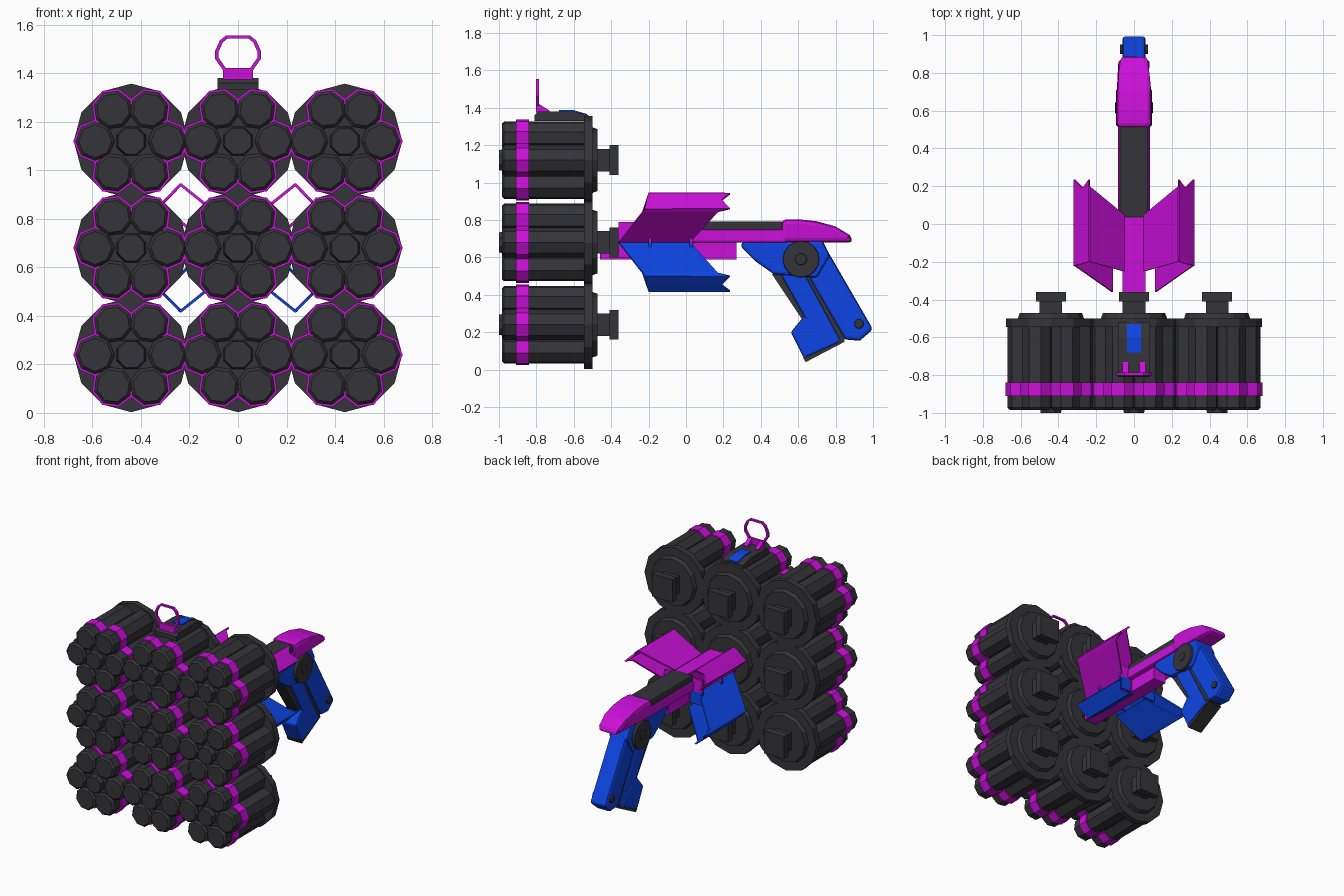
import bpy, bmesh
from math import sin, cos, pi, radians

if "Cube" in bpy.data.objects:
    bpy.data.objects.remove(bpy.data.objects["Cube"])

def material(name, rgb):
    m = bpy.data.materials.new(name)
    m.diffuse_color = (*rgb, 1)
    m.use_nodes = True
    m.node_tree.nodes["Principled BSDF"].inputs["Base Color"].default_value = m.diffuse_color
    return m

DARK = material("charcoal", (0.035, 0.035, 0.042))
PURPLE = material("purple", (0.6, 0.005, 0.7))
BLUE = material("blue", (0.004, 0.06, 0.78))

def add_object(name, mesh, loc=(0, 0, 0)):
    ob = bpy.data.objects.new(name, mesh)
    ob.location = loc
    bpy.context.collection.objects.link(ob)
    return ob

def finish(bm, name, mat):
    bmesh.ops.recalc_face_normals(bm, faces=bm.faces)
    me = bpy.data.meshes.new(name)
    bm.to_mesh(me)
    bm.free()
    me.materials.append(mat)
    return me

def turn(bm, profile, n, cx=0, cz=0, phase=0.0):
    """Capped n-sided solid along y from (y, radius) pairs."""
    rings = [[bm.verts.new((cx + r * cos(phase + 2 * pi * i / n), y,
                            cz + r * sin(phase + 2 * pi * i / n))) for i in range(n)]
             for y, r in profile]
    for a, b in zip(rings, rings[1:]):
        for i in range(n):
            j = (i + 1) % n
            bm.faces.new((a[i], a[j], b[j], b[i]))
    bm.faces.new(rings[0])
    bm.faces.new(rings[-1])

def extrude_side(name, pts, x0, x1, mat, bevel=0.0):
    """Side profile of (y, z) points extruded along x."""
    bm = bmesh.new()
    a = [bm.verts.new((x0, y, z)) for y, z in pts]
    b = [bm.verts.new((x1, y, z)) for y, z in pts]
    bm.faces.new(a)
    bm.faces.new(b)
    for i in range(len(pts)):
        j = (i + 1) % len(pts)
        bm.faces.new((a[i], a[j], b[j], b[i]))
    ob = add_object(name, finish(bm, name, mat))
    if bevel:
        m = ob.modifiers.new("edge", 'BEVEL')
        m.width, m.segments, m.angle_limit = bevel, 2, radians(50)
        m.limit_method = 'ANGLE'
    return ob

def box(name, x, y0, y1, z0, z1, mat, bevel=0.0):
    return extrude_side(name, [(y0, z0), (y1, z0), (y1, z1), (y0, z1)], -x, x, mat, bevel)

def disc(name, y, z, r, half, mat, n=16):
    pts = [(y + r * cos(2 * pi * i / n), z + r * sin(2 * pi * i / n)) for i in range(n)]
    return extrude_side(name, pts, -half, half, mat, 0.006)

# Barrel cluster meshes: six tubes, core, back discs, neck and socket
bm = bmesh.new()
band = bmesh.new()
for k in range(6):
    a = k * pi / 3
    cx, cz = 0.149 * cos(a), 0.149 * sin(a)
    turn(bm, [(-0.985, 0.068), (-0.972, 0.081), (-0.53, 0.081)], 8, cx, cz, a)
    turn(band, [(-0.91, 0.09), (-0.84, 0.09)], 8, cx, cz, a)
turn(bm, [(-0.965, 0.15), (-0.54, 0.15)], 12)
turn(bm, [(-1.0, 0.042), (-1.0, 0.058), (-0.96, 0.066)], 8, 0, 0, pi / 8)
turn(bm, [(-0.545, 0.237), (-0.50, 0.237)], 12)
turn(bm, [(-0.50, 0.175), (-0.472, 0.165)], 12)
turn(bm, [(-0.48, 0.085), (-0.41, 0.085)], 4, 0, 0, pi / 4)
turn(bm, [(-0.41, 0.113), (-0.36, 0.113)], 4, 0, 0, pi / 4)
cluster_mesh = finish(bm, "barrel_cluster", DARK)
band_mesh = finish(band, "barrel_band", PURPLE)
for x in (-0.44, 0, 0.44):
    for z in (0.24, 0.68, 1.12):
        add_object("barrel_cluster", cluster_mesh, (x, 0, z))
        add_object("barrel_band", band_mesh, (x, 0, z))

# Top sight: base plate, blue inlay, foot, gussets and open ring
extrude_side("sight_base", [(-0.81, 1.33), (-0.52, 1.33), (-0.52, 1.36), (-0.60, 1.38), (-0.79, 1.38), (-0.81, 1.36)],
             -0.085, 0.085, DARK)
extrude_side("sight_inlay", [(-0.68, 1.36), (-0.53, 1.34), (-0.53, 1.367), (-0.60, 1.387), (-0.68, 1.387)],
             -0.036, 0.036, BLUE)
box("sight_foot", 0.062, -0.802, -0.785, 1.375, 1.42, PURPLE)
for s in (-1, 1):
    extrude_side("sight_gusset", [(-0.786, 1.375), (-0.73, 1.375), (-0.73, 1.385), (-0.786, 1.42)],
                 s * 0.03, s * 0.06, PURPLE)
half = [(0.05, 1.555), (0.075, 1.535), (0.095, 1.49), (0.095, 1.46), (0.06, 1.41)]
outer = half + [(-x, z) for x, z in reversed(half)]
bm = bmesh.new()
loops = []
for y in (-0.802, -0.785):
    for f in (1.0, 0.84):
        loops.append([bm.verts.new((x * f, y, 1.483 + (z - 1.483) * f)) for x, z in outer])
fo, fi, bo, bi = loops
for a, b in ((fo, fi), (fi, bi), (bi, bo), (bo, fo)):
    for i in range(len(outer)):
        j = (i + 1) % len(outer)
        bm.faces.new((a[i], a[j], b[j], b[i]))
add_object("sight_ring", finish(bm, "sight_ring", PURPLE))

# Four swept channel fins: (x, height off axis, front y, back y)
FIN = [(0.055, 0.115, -0.25, 0.05), (0.235, 0.26, -0.20, 0.20), (0.237, 0.26, -0.20, 0.235),
       (0.27, 0.226, -0.21, 0.19), (0.315, 0.18, -0.22, 0.235), (0.30, 0.166, -0.23, 0.17), (0.115, 0.0, -0.36, 0.02)]
for side in (-1, 1):
    for up, mat, label in ((1, PURPLE, "upper_fin"), (-1, BLUE, "lower_fin")):
        bm = bmesh.new()
        rows = [[bm.verts.new((side * x, y, 0.68 + up * h)) for y in (f, b)] for x, h, f, b in FIN]
        for p, q in zip(rows, rows[1:]):
            bm.faces.new((p[0], p[1], q[1], q[0]))
        ob = add_object(label, finish(bm, label, mat))
        m = ob.modifiers.new("sheet", 'SOLIDIFY')
        m.thickness, m.offset = 0.012, 0
        # Ribs tying the fin to the body
        for y in (-0.2, 0.02):
            lo, hi = sorted((0.68, 0.68 + up * 0.09))
            extrude_side("fin_rib", [(y, lo), (y + 0.015, lo), (y + 0.015, hi), (y, hi)],
                         side * 0.05, side * 0.15, mat)

# Central frame
box("frame_front", 0.06, -0.36, 0.04, 0.6, 0.79, PURPLE)
box("frame_lower_rail", 0.05, -0.46, 0.27, 0.59, 0.69, PURPLE)
box("frame_middle", 0.085, 0.03, 0.55, 0.68, 0.75, PURPLE, 0.01)
extrude_side("slide_top", [(0.03, 0.72), (0.52, 0.72), (0.52, 0.793), (0.03, 0.793)], -0.078, 0.078, DARK, 0.012)

# Rounded rear cap, narrowed toward its tail
cap = extrude_side("rear_cap", [(0.51, 0.68), (0.895, 0.68), (0.875, 0.72), (0.80, 0.765), (0.70, 0.793),
                                (0.60, 0.804), (0.51, 0.802)], -0.093, 0.093, PURPLE, 0.035)
for v in cap.data.vertices:
    if v.co.y > 0.85:
        v.co.x *= 0.8

# Grip: shoulder, rear spine, front strip, magazine and pivots
extrude_side("grip_shoulder", [(0.29, 0.66), (0.31, 0.69), (0.73, 0.69), (0.77, 0.61), (0.70, 0.49),
                               (0.60, 0.50), (0.47, 0.51), (0.37, 0.58)], -0.075, 0.075, BLUE, 0.015)
extrude_side("grip_spine", [(0.64, 0.52), (0.85, 0.16), (0.93, 0.155), (1.0, 0.215), (0.76, 0.63), (0.68, 0.62)],
             -0.062, 0.062, BLUE, 0.018)
extrude_side("grip_slot", [(0.60, 0.54), (0.66, 0.54), (0.86, 0.165), (0.82, 0.15)], -0.05, 0.05, DARK)
extrude_side("grip_body", [(0.50, 0.52), (0.62, 0.54), (0.83, 0.15), (0.72, 0.11), (0.64, 0.27)],
             -0.06, 0.06, BLUE, 0.012)
extrude_side("grip_front_strip", [(0.46, 0.51), (0.54, 0.51), (0.68, 0.27), (0.62, 0.27)], -0.045, 0.045, DARK)
extrude_side("grip_magazine", [(0.56, 0.2), (0.63, 0.285), (0.70, 0.26), (0.83, 0.15), (0.63, 0.06)],
             -0.062, 0.062, BLUE, 0.012)
extrude_side("magazine_base", [(0.625, 0.065), (0.64, 0.04), (0.85, 0.15), (0.83, 0.175)], -0.055, 0.055, DARK)
disc("grip_pivot", 0.615, 0.59, 0.098, 0.094, DARK)
disc("grip_pivot_hub", 0.615, 0.59, 0.032, 0.1, DARK, 10)
disc("grip_pin", 0.925, 0.245, 0.026, 0.075, DARK, 10)
